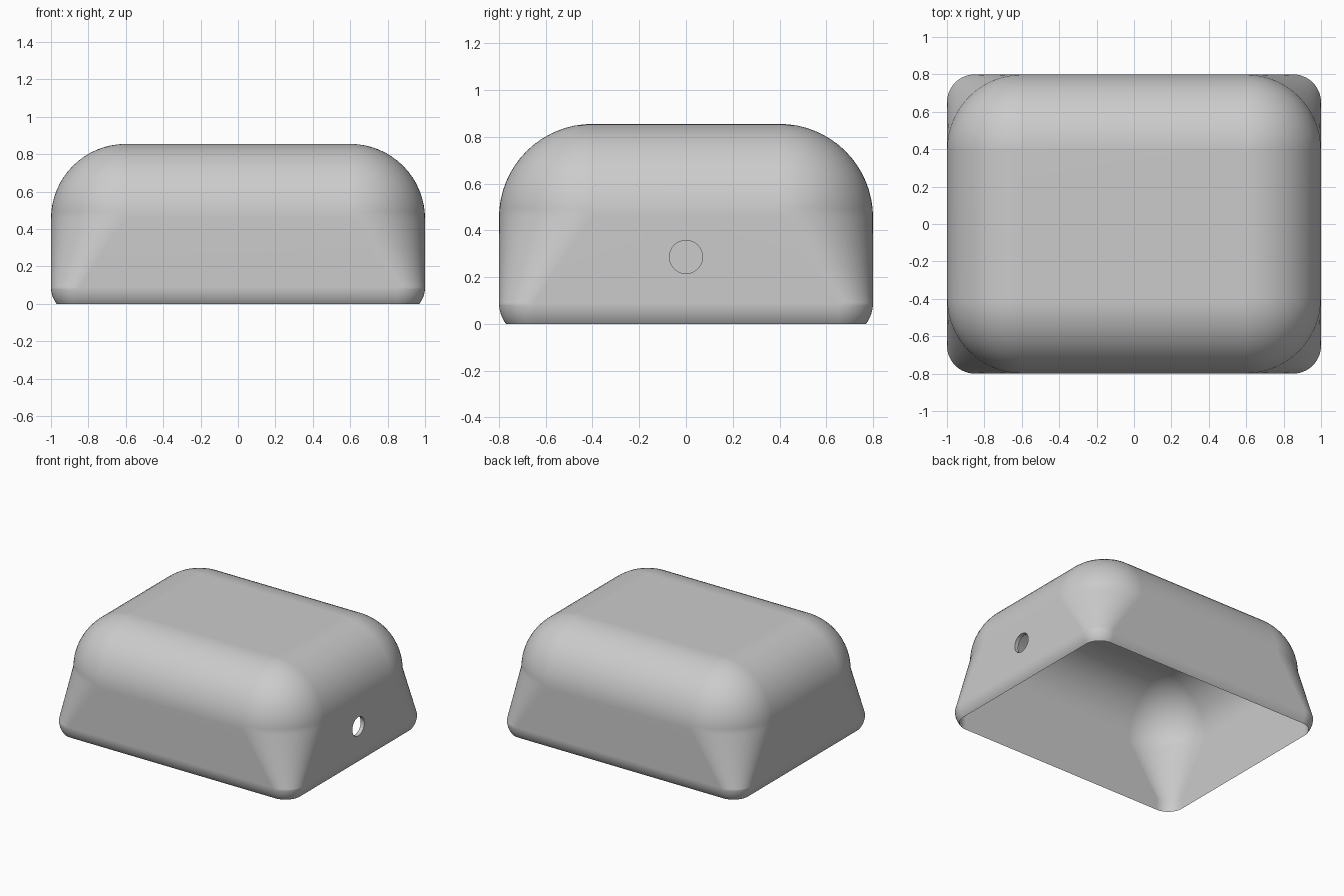
import bpy
import bmesh
from math import sin, cos, pi, acos, radians

cube = bpy.data.objects.get("Cube")
if cube:
    bpy.data.objects.remove(cube, do_unlink=True)

HALF_X, HALF_Y, HEIGHT = 1.0, 0.8, 0.855
TOP_R, LOW_R, WALL = 0.4, 0.15, 0.03
LOW_Z, HIGH_Z = 0.09, HEIGHT - TOP_R
STEPS = 16


def ring(bm, inset, radius, z):
    """Rounded rectangle of vertices at one height."""
    verts = []
    for k, (sx, sy) in enumerate([(1, 1), (-1, 1), (-1, -1), (1, -1)]):
        cx = sx * (HALF_X - inset - radius)
        cy = sy * (HALF_Y - inset - radius)
        for i in range(STEPS + 1):
            a = (k + i / STEPS) * pi / 2
            verts.append(bm.verts.new((cx + radius * cos(a), cy + radius * sin(a), z)))
    return verts


def dome_levels(inset):
    """Rounded shoulder from the walls up to the flat top."""
    r = TOP_R - inset
    angles = [i / STEPS * pi / 2 for i in range(STEPS + 1)]
    return [(inset + r * (1 - cos(a)), r * cos(a), HIGH_Z + r * sin(a)) for a in angles]


# Outer skin: curled lower edge, tapering corners, rounded shoulder
curl = acos((LOW_R - WALL) / LOW_R)
outer = []
for i in range(9):
    a = curl * (1 - i / 8)
    outer.append((LOW_R * (1 - cos(a)), LOW_R * cos(a), LOW_Z - LOW_R * sin(a)))
outer[0] = (WALL, LOW_R - WALL, 0)
outer += dome_levels(0)

# Inner skin: the same form moved in by the wall thickness
inner = [(WALL, LOW_R - WALL, 0), (WALL, LOW_R - WALL, LOW_Z)] + dome_levels(WALL)

# Skin both as one run from the outer top, round the rim, to the inner top
bm = bmesh.new()
rings = [ring(bm, *level) for level in outer[::-1] + inner[1:]]
for low, high in zip(rings, rings[1:]):
    for i in range(len(low)):
        j = (i + 1) % len(low)
        bm.faces.new((low[i], low[j], high[j], high[i]))
bm.faces.new(rings[0])
bm.faces.new(rings[-1])
bmesh.ops.remove_doubles(bm, verts=bm.verts, dist=0.0005)
bmesh.ops.recalc_face_normals(bm, faces=bm.faces)
mesh = bpy.data.meshes.new("cover_shell")
bm.to_mesh(mesh)
bm.free()
shell = bpy.data.objects.new("cover_shell", mesh)
bpy.context.collection.objects.link(shell)

# Grey material
grey = bpy.data.materials.new("light_grey")
grey.use_nodes = True
colour = (0.6, 0.6, 0.6, 1)
grey.diffuse_color = colour
grey.node_tree.nodes["Principled BSDF"].inputs["Base Color"].default_value = colour
mesh.materials.append(grey)

# Round cable hole through one end wall
bpy.ops.mesh.primitive_cylinder_add(vertices=48, radius=0.071, depth=0.3,
                                    location=(HALF_X, 0, 0.286), rotation=(0, pi / 2, 0))
cutter = bpy.context.object
cutter.name = "hole_cutter"
cutter.hide_render = True
cutter.data.materials.append(grey)

bpy.ops.object.select_all(action="DESELECT")
shell.select_set(True)
bpy.context.view_layer.objects.active = shell
cut = shell.modifiers.new("cable_hole", "BOOLEAN")
cut.operation = "DIFFERENCE"
cut.solver = "EXACT"
cut.object = cutter
bpy.ops.object.modifier_apply(modifier=cut.name)
bpy.data.objects.remove(cutter, do_unlink=True)

# Smooth curves with flat walls and a crisp rim
bpy.ops.object.shade_smooth_by_angle(angle=radians(30))
weighted = shell.modifiers.new("flat_walls", "WEIGHTED_NORMAL")
weighted.keep_sharp = True
